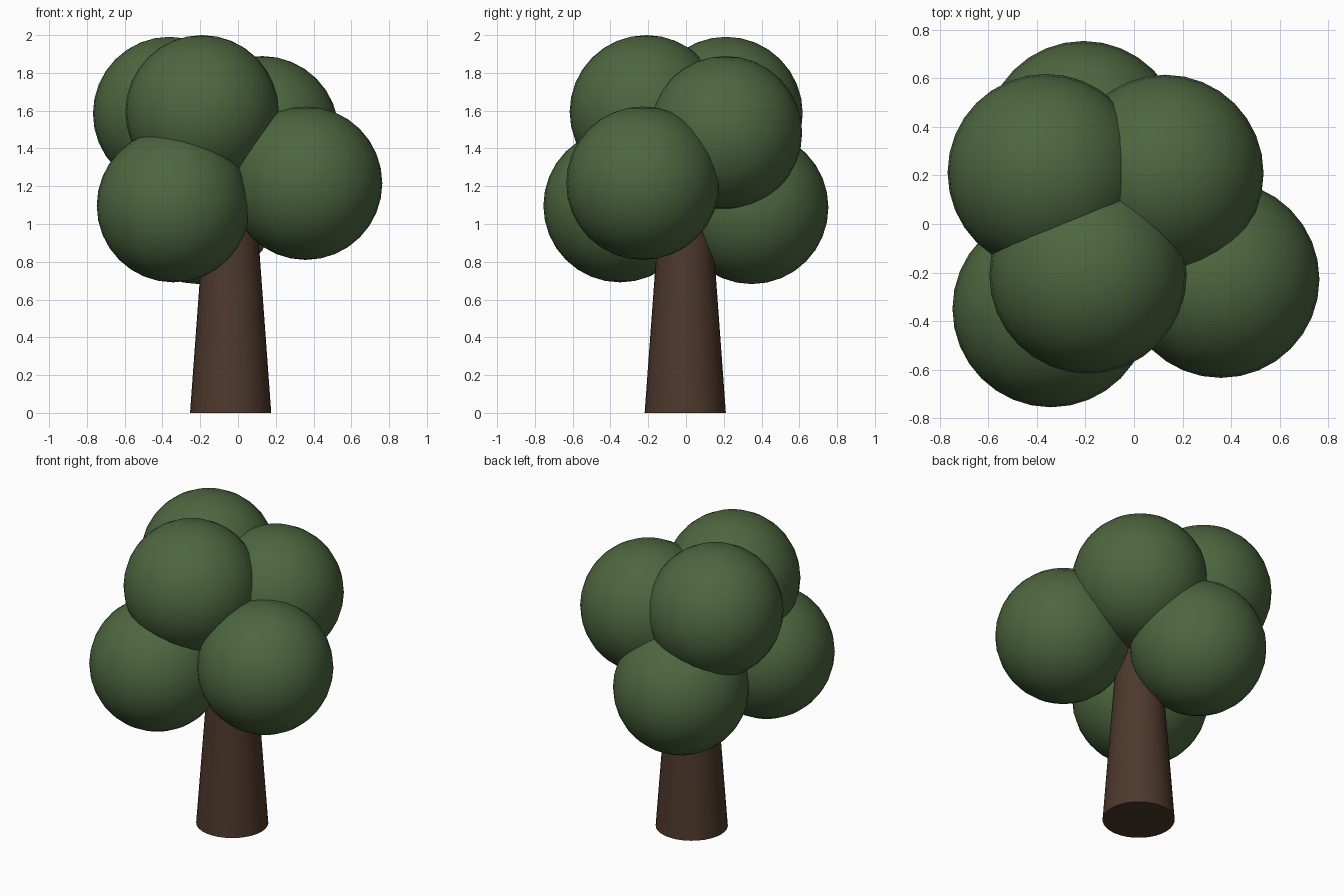
import bpy

if "Cube" in bpy.data.objects:
    bpy.data.objects.remove(bpy.data.objects["Cube"])


def material(name, color):
    m = bpy.data.materials.new(name)
    m.diffuse_color = (*color, 1)
    m.use_nodes = True
    m.node_tree.nodes["Principled BSDF"].inputs["Base Color"].default_value = m.diffuse_color
    return m


leaf_green = material("leaf_green", (0.075, 0.135, 0.05))
bark_brown = material("bark_brown", (0.075, 0.04, 0.025))


def finish(name, mat):
    ob = bpy.context.object
    ob.name = name
    ob.data.materials.append(mat)
    bpy.ops.object.shade_smooth_by_angle()


# Tapered trunk, its top buried in the foliage
bpy.ops.mesh.primitive_cone_add(vertices=32, radius1=0.215, radius2=0.12,
                                depth=1.3, location=(-0.039, -0.004, 0.65))
finish("trunk", bark_brown)

# Foliage balls, all the same size
RADIUS = 0.406
balls = {
    "foliage_top_front": (-0.19, -0.21, 1.594),
    "foliage_top_back_left": (-0.362, 0.212, 1.585),
    "foliage_top_back_right": (0.128, 0.209, 1.483),
    "foliage_low_right": (0.358, -0.228, 1.216),
    "foliage_low_front_left": (-0.342, -0.349, 1.097),
    "foliage_low_back": (-0.208, 0.348, 1.088),
}
for name, center in balls.items():
    bpy.ops.mesh.primitive_uv_sphere_add(segments=32, ring_count=16,
                                         radius=RADIUS, location=center)
    finish(name, leaf_green)
